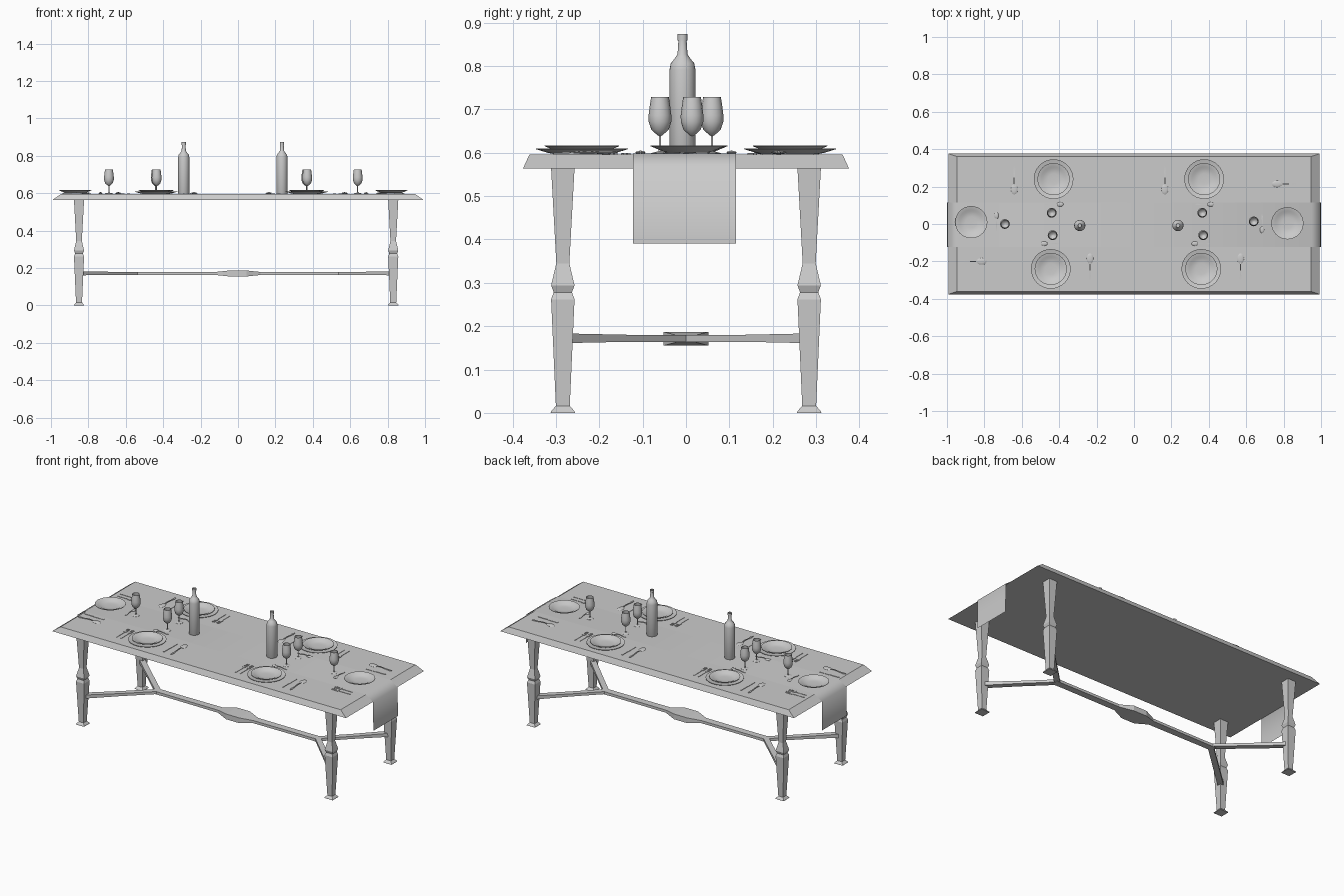
import bpy, bmesh, math
from mathutils import Matrix, Vector

if "Cube" in bpy.data.objects:
    bpy.data.objects.remove(bpy.data.objects["Cube"])

GREY = (0.6, 0.6, 0.6, 1)
mat = bpy.data.materials.new("plain grey")
mat.use_nodes = True
mat.diffuse_color = GREY
mat.node_tree.nodes["Principled BSDF"].inputs["Base Color"].default_value = GREY

TOP = 0.596


def finish(name, bm, matrix=Matrix(), smooth=None, fix=True):
    if fix:
        bmesh.ops.recalc_face_normals(bm, faces=bm.faces)
    mesh = bpy.data.meshes.new(name)
    bm.to_mesh(mesh)
    bm.free()
    mesh.materials.append(mat)
    ob = bpy.data.objects.new(name, mesh)
    bpy.context.collection.objects.link(ob)
    ob.matrix_world = matrix
    if smooth:
        bpy.ops.object.select_all(action="DESELECT")
        ob.select_set(True)
        bpy.context.view_layer.objects.active = ob
        bpy.ops.object.shade_smooth_by_angle(angle=math.radians(smooth))
    return ob


def loft(bm, rings):
    """Skin closed rings of points in order and cap both ends."""
    rings = [[bm.verts.new(p) for p in ring] for ring in rings]
    n = len(rings[0])
    for a, b in zip(rings, rings[1:]):
        for i in range(n):
            bm.faces.new((a[i], a[(i + 1) % n], b[(i + 1) % n], b[i]))
    bm.faces.new(rings[0][::-1])
    bm.faces.new(rings[-1])


def lathe(name, profile, matrix, sides=24, smooth=40):
    bm = bmesh.new()
    turn = [2 * math.pi * i / sides for i in range(sides)]
    loft(bm, [[(r * math.cos(t), r * math.sin(t), z) for t in turn] for r, z in profile])
    return finish(name, bm, matrix, smooth)


def square(hx, hy, z):
    return [(-hx, -hy, z), (hx, -hy, z), (hx, hy, z), (-hx, hy, z)]


def beam_ring(x, hw, hh):
    return [(x, -hw, -hh), (x, hw, -hh), (x, hw, hh), (x, -hw, hh)]


def box(bm, centre, size):
    m = Matrix.Translation(centre) @ Matrix.Diagonal((*size, 1))
    bmesh.ops.create_cube(bm, size=1, matrix=m)


# Table top with sloping edges
bm = bmesh.new()
loft(bm, [square(0.993, 0.376, 0.563), square(0.947, 0.361, TOP)])
finish("table_top", bm)

# Turned square legs
LEG = [(0.028, 0), (0.027, 0.004), (0.016, 0.016), (0.027, 0.262), (0.021, 0.278),
       (0.027, 0.294), (0.015, 0.345), (0.027, 0.564)]
for x, side in ((-0.85, "right"), (0.83, "left")):
    for y, end in ((-0.284, "front"), (0.284, "back")):
        bm = bmesh.new()
        loft(bm, [square(r, r, z) for r, z in LEG])
        finish(f"{end}_{side}_leg", bm, Matrix.Translation((x, y, 0)))
        # Forked arm from the stretcher to the leg
        start = Vector((math.copysign(0.54, x), 0, 0.172))
        way = Vector((x, y, 0.172)) - start
        bm = bmesh.new()
        loft(bm, [beam_ring(0, 0.016, 0.008), beam_ring(way.length * 0.5, 0.016, 0.008),
                  beam_ring(way.length, 0.016, 0.011)])
        finish(f"{end}_{side}_stretcher_arm", bm,
               Matrix.Translation(start) @ Matrix.Rotation(math.atan2(way.y, way.x), 4, "Z"))

# Long stretcher with swollen middle
bm = bmesh.new()
half = [(0.56, 0.02, 0.009), (0.48, 0.02, 0.008), (0.12, 0.022, 0.008), (0.045, 0.052, 0.016)]
rings = [(-x, w, h) for x, w, h in half] + half[::-1]
loft(bm, [beam_ring(*r) for r in rings])
finish("long_stretcher", bm, Matrix.Translation((0, 0, 0.171)))

# Cloth runner, a single sheet that hangs over both ends
bm = bmesh.new()
drop = [(1.0, 0.39), (0.998, 0.565), (0.95, TOP + 0.002)]
path = [(-x, z) for x, z in drop] + drop[::-1]
rows = [[bm.verts.new((x, y, z)) for y in (-0.122, 0.115)] for x, z in path]
for a, b in zip(rows, rows[1:]):
    bm.faces.new((a[0], b[0], b[1], a[1]))
finish("table_runner", bm, smooth=80, fix=False)

# Wine bottles
BOTTLE = [(0.028, 0), (0.03, 0.004), (0.03, 0.195), (0.027, 0.21), (0.018, 0.221),
          (0.0115, 0.231), (0.0095, 0.262), (0.0115, 0.263), (0.0115, 0.277), (0.008, 0.277),
          (0.008, 0.25)]
for x, side in ((-0.29, "right"), (0.235, "left")):
    lathe(f"{side}_bottle", BOTTLE, Matrix.Translation((x, -0.008, TOP)))

PLATE = [(0.048, 0.004), (0.055, 0.006), (0.086, 0.019), (0.086, 0.021), (0.066, 0.016),
         (0.056, 0.010), (0.03, 0.007), (0.005, 0.007)]
CHARGER = [(0.065, 0.001), (0.08, 0.004), (0.106, 0.012), (0.106, 0.014), (0.08, 0.007),
           (0.06, 0.005)]
GLASS = [(0.021, 0.001), (0.021, 0.003), (0.004, 0.007), (0.0025, 0.012), (0.0025, 0.042),
         (0.008, 0.046), (0.02, 0.057), (0.026, 0.075), (0.0262, 0.09), (0.0235, 0.112),
         (0.0205, 0.132), (0.0195, 0.132), (0.0225, 0.112), (0.025, 0.09), (0.025, 0.075),
         (0.019, 0.059), (0.003, 0.048)]


def spoon(name, matrix, scale):
    """Bowl at the origin, handle running towards +y."""
    bm = bmesh.new()
    bmesh.ops.create_uvsphere(bm, u_segments=12, v_segments=6, radius=1,
                              matrix=Matrix.Translation((0, 0, 0.004))
                              @ Matrix.Diagonal((0.018, 0.028, 0.004, 1)))
    stations = [(0.022, 0.003, 0.006), (0.05, 0.003, 0.008), (0.085, 0.003, 0.004),
                (0.11, 0.006, 0.003), (0.125, 0.003, 0.003)]
    loft(bm, [[(-w, y, z - 0.0015), (w, y, z - 0.0015), (w, y, z + 0.0015), (-w, y, z + 0.0015)]
              for y, w, z in stations])
    finish(name, bm, matrix @ Matrix.Diagonal((scale, scale, 1, 1)), 40)


def fork(name, matrix):
    bm = bmesh.new()
    box(bm, (0, 0.03, 0.001), (0.005, 0.08, 0.002))
    box(bm, (0, -0.018, 0.0015), (0.016, 0.016, 0.003))
    for i in range(4):
        box(bm, (-0.0066 + i * 0.0044, -0.038, 0.002), (0.0024, 0.028, 0.003))
    finish(name, bm, matrix)


def knife(name, matrix):
    bm = bmesh.new()
    box(bm, (0, 0.04, 0.0015), (0.007, 0.06, 0.003))
    box(bm, (0, -0.025, 0.001), (0.01, 0.07, 0.002))
    finish(name, bm, matrix)


# Place settings: diner sits on local +y
def setting(name, x, y, degrees, charger):
    base = Matrix.Translation((x, y, TOP)) @ Matrix.Rotation(math.radians(degrees), 4, "Z")

    def at(dx, dy, turn=0):
        return base @ Matrix.Translation((dx, dy, 0)) @ Matrix.Rotation(math.radians(turn), 4, "Z")

    if charger:
        lathe(f"{name}_charger", CHARGER, base, 32)
    lathe(f"{name}_plate", PLATE, base, 32)
    lathe(f"{name}_glass", GLASS, at(-0.01, -0.18), 16)
    spoon(f"{name}_soup_spoon", at(-0.21, -0.055), 1)
    spoon(f"{name}_dessert_spoon", at(0.035, -0.135, 90), 0.65)
    knife(f"{name}_knife", at(-0.155, -0.005))
    fork(f"{name}_dinner_fork", at(0.14, -0.015))
    fork(f"{name}_salad_fork", at(0.17, -0.015))


setting("back_right", -0.43, 0.24, 0, True)
setting("back_left", 0.375, 0.24, 0, True)
setting("front_right", -0.445, -0.24, 180, True)
setting("front_left", 0.36, -0.24, 180, True)
setting("right_end", -0.87, 0.01, 90, False)
setting("left_end", 0.82, 0.004, -90, False)
